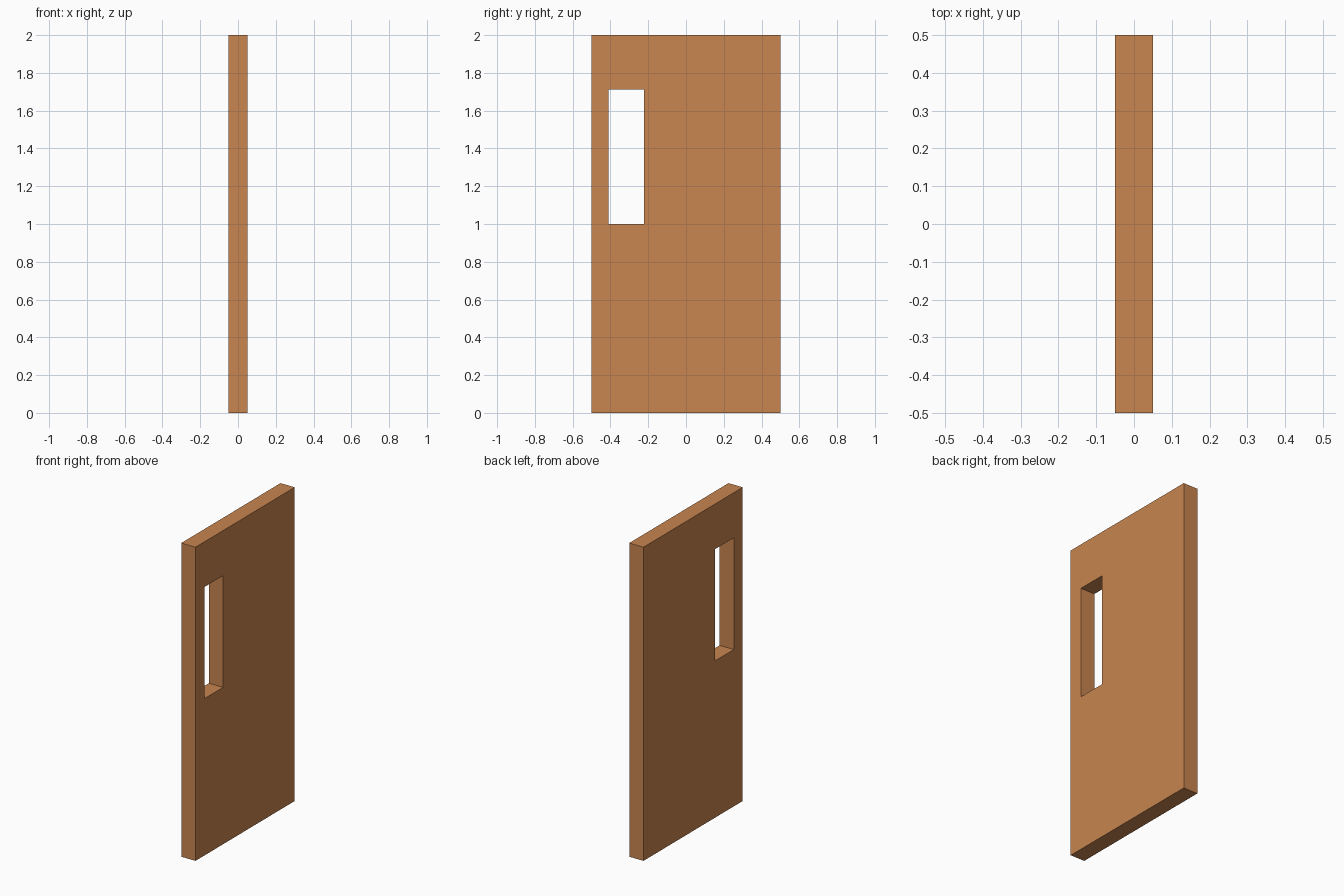
import bpy, bmesh

if "Cube" in bpy.data.objects:
    bpy.data.objects.remove(bpy.data.objects["Cube"])

THICK = 0.10
OUTER = (-0.5, 0.5, 0.0, 2.0)         # y min, y max, z min, z max
WINDOW = (-0.41, -0.222, 1.0, 1.712)


def rectangle(bm, x, bounds):
    y0, y1, z0, z1 = bounds
    return [bm.verts.new((x, y, z)) for y, z in ((y0, z0), (y1, z0), (y1, z1), (y0, z1))]


# Door slab: a frame-shaped face ring around the window, extruded through its thickness
bm = bmesh.new()
outer = rectangle(bm, -THICK / 2, OUTER)
inner = rectangle(bm, -THICK / 2, WINDOW)
for i in range(4):
    j = (i + 1) % 4
    bm.faces.new((outer[i], outer[j], inner[j], inner[i]))
ext = bmesh.ops.extrude_face_region(bm, geom=bm.faces[:], use_keep_orig=True)
moved = [g for g in ext["geom"] if isinstance(g, bmesh.types.BMVert)]
bmesh.ops.translate(bm, verts=moved, vec=(THICK, 0, 0))
bmesh.ops.recalc_face_normals(bm, faces=bm.faces[:])

mesh = bpy.data.meshes.new("door_panel")
bm.to_mesh(mesh)
bm.free()
door = bpy.data.objects.new("door_panel", mesh)
bpy.context.collection.objects.link(door)

# Warm wood colour
wood = bpy.data.materials.new("wood")
wood.diffuse_color = (0.58, 0.235, 0.08, 1)
wood.use_nodes = True
wood.node_tree.nodes["Principled BSDF"].inputs["Base Color"].default_value = wood.diffuse_color
mesh.materials.append(wood)
